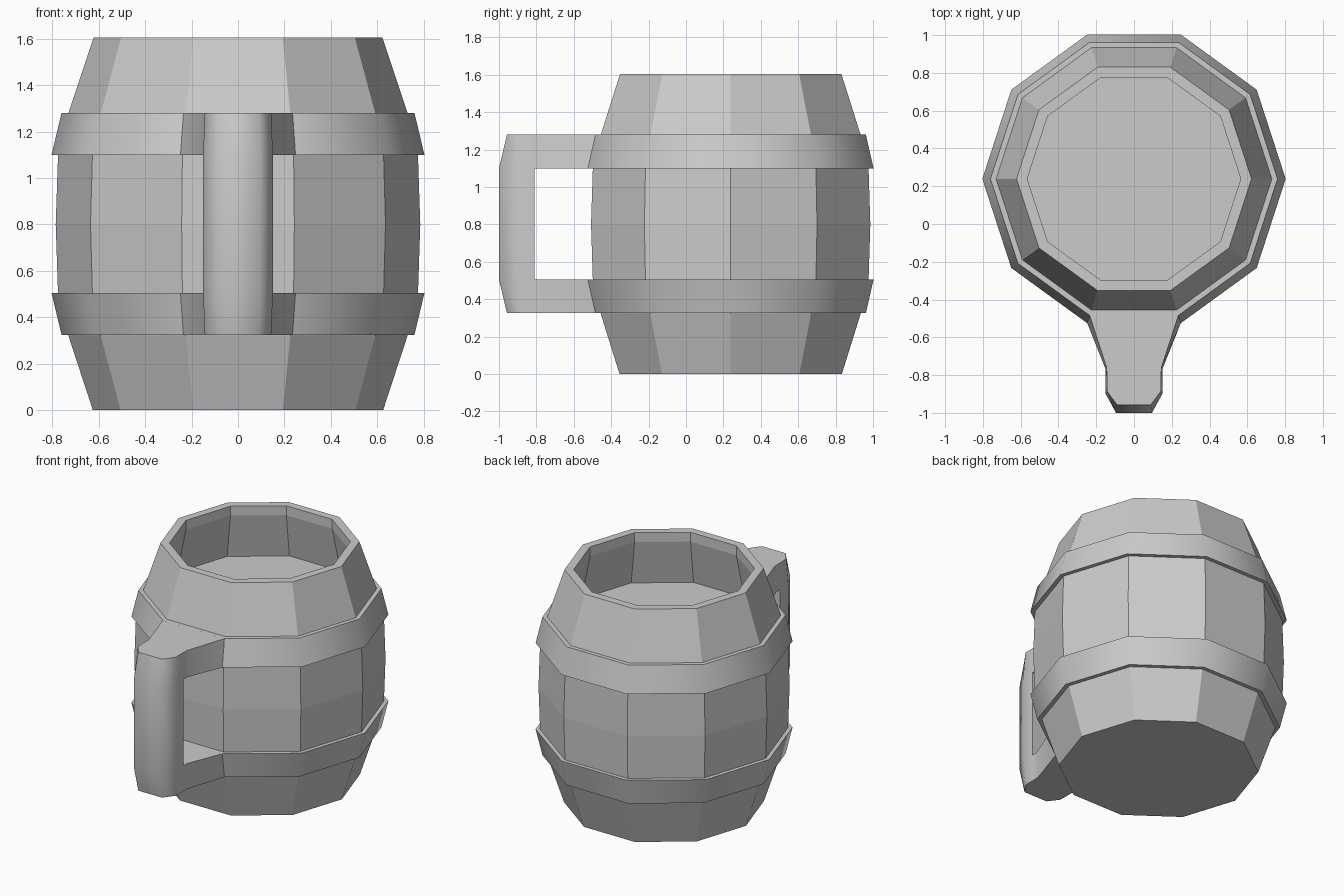
import bpy, bmesh, math

if "Cube" in bpy.data.objects:
    bpy.data.objects.remove(bpy.data.objects["Cube"])

SIDES = 10
CY = 0.239  # barrel axis position in y


def finish(name, bm, smooth_angle=None):
    bmesh.ops.recalc_face_normals(bm, faces=bm.faces)
    mesh = bpy.data.meshes.new(name)
    bm.to_mesh(mesh)
    bm.free()
    obj = bpy.data.objects.new(name, mesh)
    bpy.context.collection.objects.link(obj)
    if smooth_angle:
        bpy.ops.object.select_all(action='DESELECT')
        obj.select_set(True)
        bpy.context.view_layer.objects.active = obj
        bpy.ops.object.shade_smooth_by_angle(angle=math.radians(smooth_angle))
    return obj


def lathe(name, profile, closed=False, smooth_angle=None):
    """Ten-sided revolve of (radius, z) points; open profiles get end caps."""
    bm = bmesh.new()
    rings = []
    for r, z in profile:
        rings.append([bm.verts.new((r * math.cos(2 * math.pi * i / SIDES),
                                    CY + r * math.sin(2 * math.pi * i / SIDES), z))
                      for i in range(SIDES)])
    pairs = list(zip(rings, rings[1:]))
    if closed:
        pairs.append((rings[-1], rings[0]))
    else:
        bm.faces.new(rings[0])
        bm.faces.new(rings[-1])
    for a, b in pairs:
        for i in range(SIDES):
            j = (i + 1) % SIDES
            bm.faces.new((a[i], a[j], b[j], b[i]))
    return finish(name, bm, smooth_angle)


# Barrel body: outer staves, rim, inner lip, inner wall and raised floor
lathe("barrel_body", [(0.625, 0), (0.73, 0.32), (0.775, 0.5), (0.785, 0.8),
                      (0.775, 1.1), (0.73, 1.28), (0.622, 1.605),
                      (0.565, 1.605), (0.565, 1.54), (0.63, 1.23)])

# Two hoops, mirrored about mid height
lathe("lower_hoop", [(0.70, 0.325), (0.76, 0.325), (0.803, 0.505), (0.70, 0.505)], True, 50)
lathe("upper_hoop", [(0.70, 1.28), (0.76, 1.28), (0.803, 1.10), (0.70, 1.10)], True, 50)

# Handle: two arms flowing out of the hoops, joined by a vertical grip
wide = [(0.248, -0.524), (0.15, -0.77), (0.15, -0.81), (0.15, -0.90), (0.095, -1.0)]
narrow = [(0.235, -0.484), (0.145, -0.76), (0.143, -0.81), (0.143, -0.885), (0.09, -0.957)]
bm = bmesh.new()
levels = []
for pts, z in ((narrow, 0.325), (wide, 0.505), (wide, 1.10), (narrow, 1.28)):
    outline = pts + [(-x, y) for x, y in reversed(pts)]
    levels.append([bm.verts.new((x, y, z)) for x, y in outline])
for low, high, first, last in ((0, 1, 0, 9), (1, 2, 2, 7), (2, 3, 0, 9)):
    a, b = levels[low], levels[high]
    for i in range(first, last):
        bm.faces.new((a[i], a[i + 1], b[i + 1], b[i]))
    if low == 1:
        bm.faces.new((a[2], a[7], b[7], b[2]))
bm.faces.new(levels[0])
bm.faces.new(levels[3])
for lv in levels[1:3]:
    bm.faces.new([lv[i] for i in (0, 1, 2, 7, 8, 9)])
finish("handle", bm, 65)
